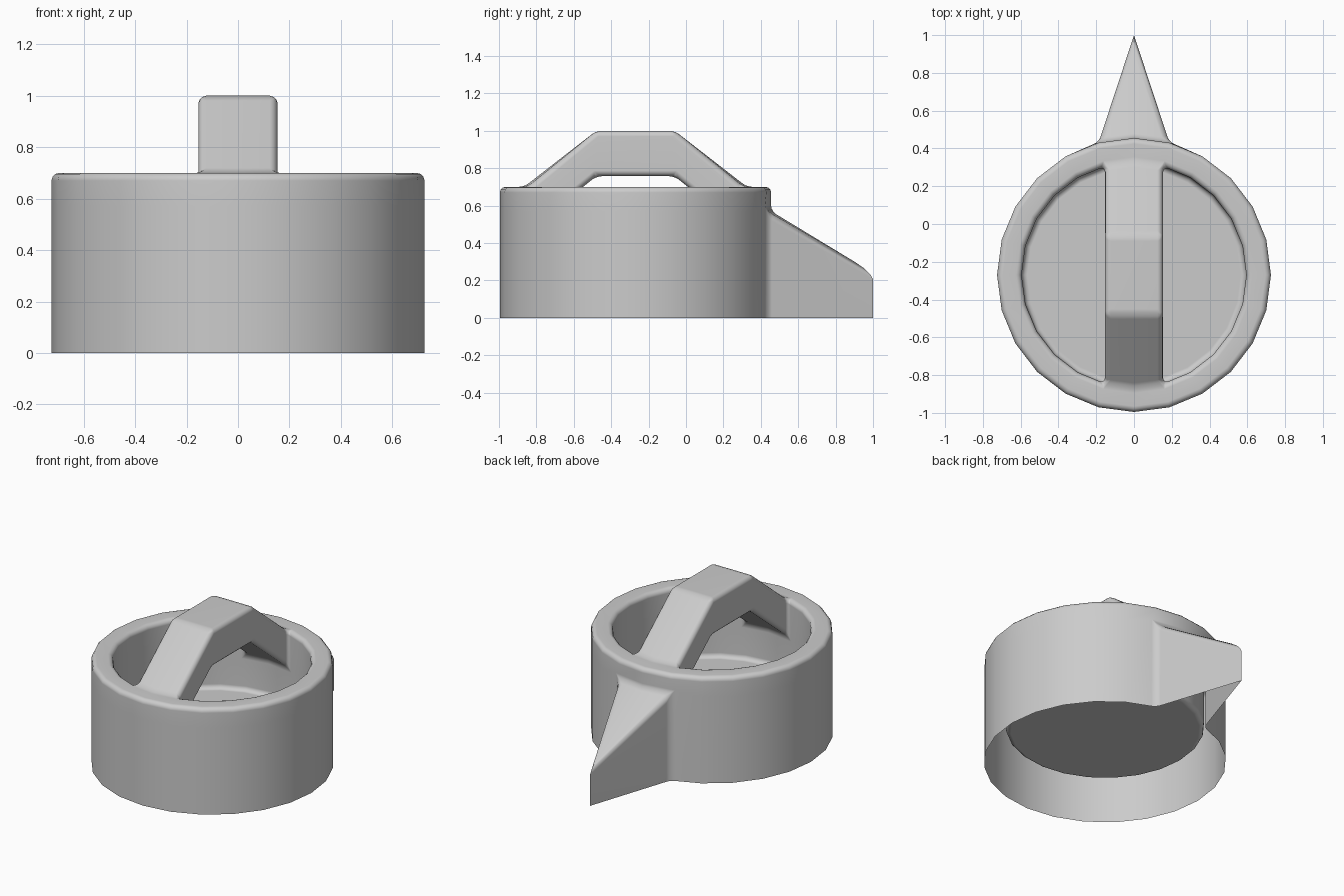
import bpy, bmesh, math

if "Cube" in bpy.data.objects:
    bpy.data.objects.remove(bpy.data.objects["Cube"])

N = 24          # sides of the knob
CY = -0.27      # knob centre in y
bm = bmesh.new()


def ring(r, z):
    pts = []
    for i in range(N):
        a = math.pi / 2 + i * 2 * math.pi / N
        pts.append(bm.verts.new((r * math.cos(a), CY + r * math.sin(a), z)))
    return pts


def strip(a, b):
    for p, q, r, s in zip(a, a[1:], b[1:], b):
        bm.faces.new((p, q, r, s))


# Knob shell: open skirt, rim and sunken bowl; gaps are left for pointer and handle
levels = [ring(r, z) for r, z in
          [(0.725, 0), (0.725, 0.57), (0.725, 0.70), (0.595, 0.70), (0.595, 0.46), (0.595, 0.22)]]
gaps = {0: (N - 1, 0), 3: (N - 1, 0, 11, 12)}
for k in range(5):
    for i in range(N):
        if i not in gaps.get(k, ()):
            j = (i + 1) % N
            bm.faces.new((levels[k][i], levels[k][j], levels[k + 1][j], levels[k + 1][i]))
bm.faces.new(levels[5])

# Pointer: hollow wedge growing out of the skirt
tip_low = bm.verts.new((0, 1, 0))
tip_high = bm.verts.new((0, 1, 0.24))
low, high = levels[0], levels[1]
bm.faces.new((high[1], high[0], tip_high))
bm.faces.new((high[0], high[-1], tip_high))
for i in (1, -1):
    bm.faces.new((low[i], high[i], tip_high, tip_low))

# Grip handle: arched bar bridging the two sides of the bowl
def row(y, z):
    return [bm.verts.new((x, CY + y, z)) for x in (-0.154, 0, 0.154)]


rim, under = levels[3], levels[4]
top = [[rim[1], rim[0], rim[-1]], row(0.21, 1.0), row(-0.21, 1.0), [rim[11], rim[12], rim[13]]]
bot = [[under[1], under[0], under[-1]], row(0.21, 0.757), row(-0.21, 0.757),
       [under[11], under[12], under[13]]]
for k in range(3):
    strip(top[k], top[k + 1])
    strip(bot[k], bot[k + 1])
    for s in (0, 2):
        bm.faces.new((top[k][s], top[k + 1][s], bot[k + 1][s], bot[k][s]))

# Round every sharp edge except the pointer's tip
bmesh.ops.recalc_face_normals(bm, faces=bm.faces[:])
bm.normal_update()
if min(bm.faces, key=lambda f: f.calc_center_median().y).normal.y > 0:
    bmesh.ops.reverse_faces(bm, faces=bm.faces[:])
tip = {tip_low, tip_high}
sharp = [e for e in bm.edges if len(e.link_faces) == 2 and set(e.verts) != tip
         and e.calc_face_angle() > math.radians(28)]
bmesh.ops.bevel(bm, geom=sharp, offset=0.03, segments=3, profile=0.5,
                affect='EDGES', clamp_overlap=True)

mesh = bpy.data.meshes.new("dial_knob")
bm.to_mesh(mesh)
bm.free()
knob = bpy.data.objects.new("dial_knob", mesh)
bpy.context.collection.objects.link(knob)
bpy.context.view_layer.objects.active = knob
knob.select_set(True)
bpy.ops.object.shade_smooth_by_angle(angle=math.radians(40))
mod = knob.modifiers.new("even_shading", 'WEIGHTED_NORMAL')
mod.keep_sharp = True
